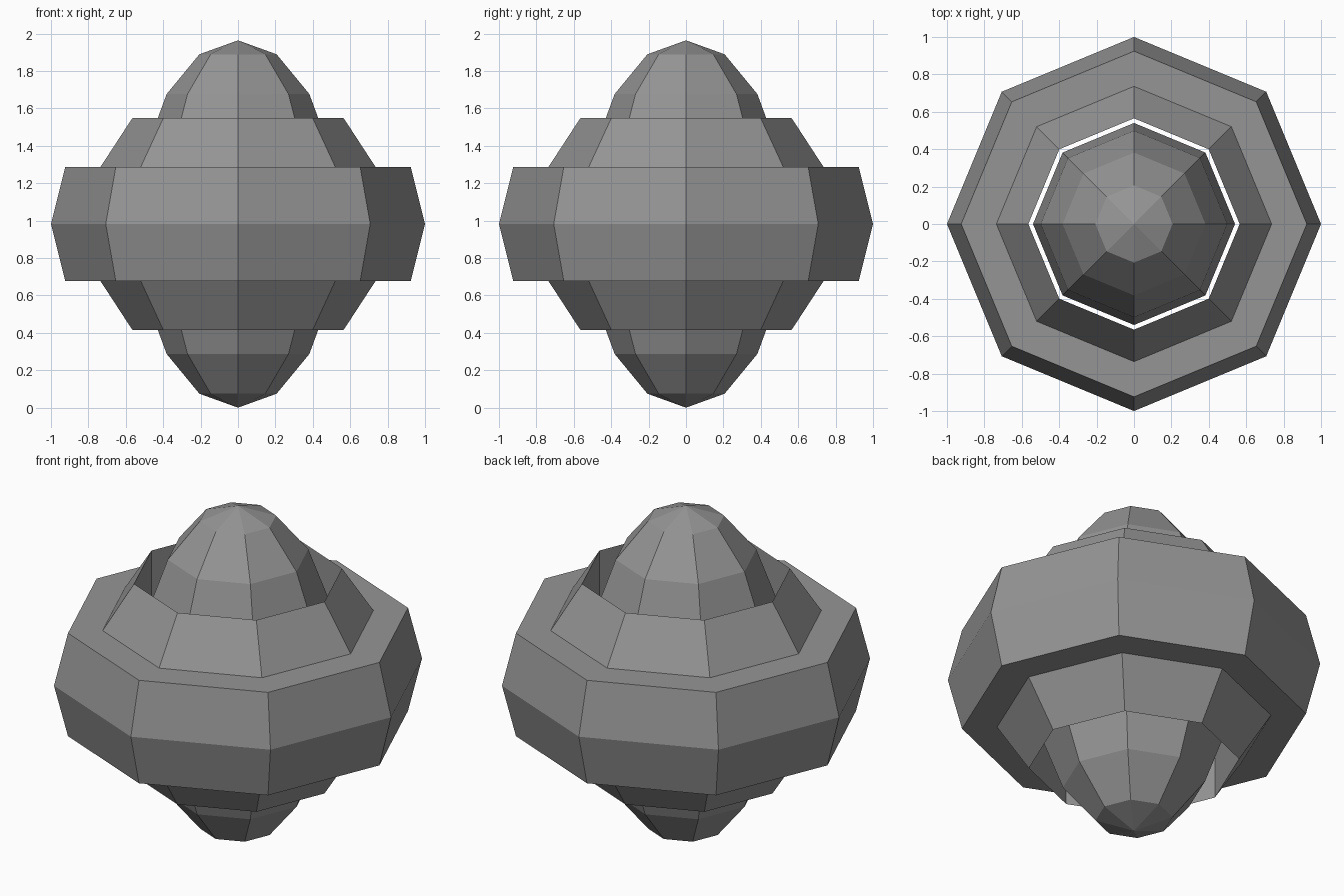
import bpy, bmesh
from math import sin, cos, radians, tau

if "Cube" in bpy.data.objects:
    bpy.data.objects.remove(bpy.data.objects["Cube"])

SIDES = 8
MID = 0.982          # height of the centre plane and half height of the core
STEP = 22.5          # angle between rings of the eight-ring sphere

# Dark grey finish shared by both parts
grey = bpy.data.materials.new("dark_grey")
grey.diffuse_color = (0.3, 0.3, 0.3, 1)
grey.use_nodes = True
grey.node_tree.nodes["Principled BSDF"].inputs["Base Color"].default_value = grey.diffuse_color


def lathe(name, profile):
    """Revolve (radius, z) points into a flat-shaded octagonal surface."""
    bm = bmesh.new()
    rings = []
    for r, z in profile:
        count = SIDES if r > 1e-4 else 1
        rings.append([bm.verts.new((r * cos(tau * i / SIDES), r * sin(tau * i / SIDES), z))
                      for i in range(count)])
    for a, b in zip(rings, rings[1:]):
        for i in range(SIDES):
            j = i + 1
            quad = [a[i % len(a)], a[j % len(a)], b[j % len(b)], b[i % len(b)]]
            bm.faces.new(list(dict.fromkeys(quad)))
    bmesh.ops.remove_doubles(bm, verts=bm.verts, dist=1e-4)
    mesh = bpy.data.meshes.new(name)
    bm.to_mesh(mesh)
    bm.free()
    mesh.materials.append(grey)
    obj = bpy.data.objects.new(name, mesh)
    bpy.context.collection.objects.link(obj)
    return obj


# Tall faceted core, closed at both tips
angles = [radians(STEP * k) for k in range(9)]
lathe("core", [(0.54 * sin(a), MID - MID * cos(a)) for a in angles])

# Stepped outer ring with a straight octagonal bore around the core
BORE, RIM, BAND = 0.565, 0.566, 0.304
upper = [(1.0, 0), (0.924, BAND), (0.736, BAND), (BORE, RIM)]
lower = [(r, -z) for r, z in reversed(upper[1:])]
ring = lower + upper + lower[:1]
lathe("outer_ring", [(r, MID + z) for r, z in ring])
